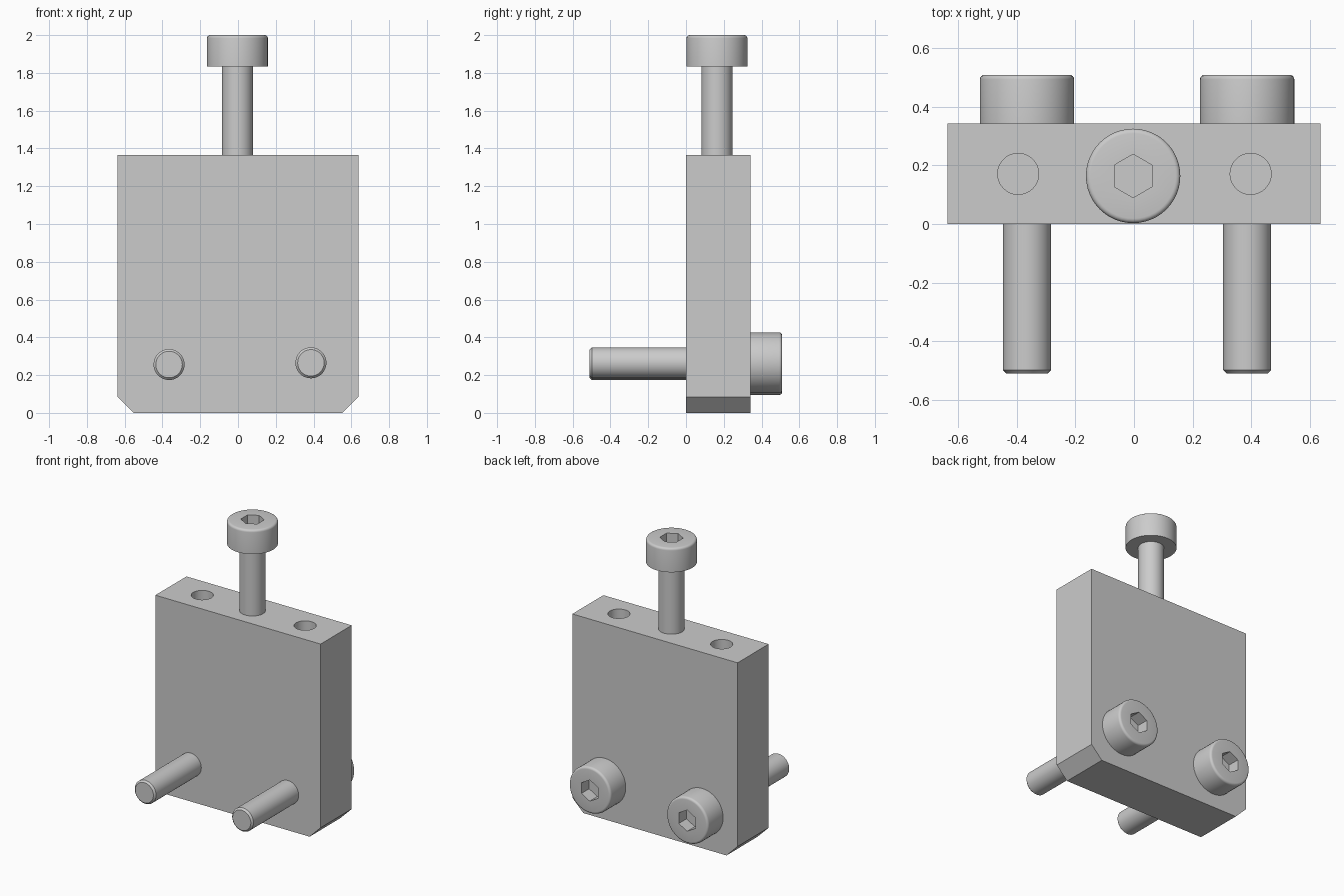
import bpy, bmesh
from math import pi, cos, sin, radians
from mathutils import Matrix

if "Cube" in bpy.data.objects:
    bpy.data.objects.remove(bpy.data.objects["Cube"], do_unlink=True)

SEGMENTS = 48

steel = bpy.data.materials.new("light grey steel")
steel.use_nodes = True
GREY = (0.6, 0.6, 0.6, 1)
steel.diffuse_color = GREY
steel.node_tree.nodes["Principled BSDF"].inputs["Base Color"].default_value = GREY


def add_object(name, bm, matrix=Matrix()):
    bmesh.ops.recalc_face_normals(bm, faces=bm.faces)
    mesh = bpy.data.meshes.new(name)
    bm.to_mesh(mesh)
    bm.free()
    mesh.materials.append(steel)
    obj = bpy.data.objects.new(name, mesh)
    bpy.context.collection.objects.link(obj)
    obj.matrix_world = matrix
    return obj


def smooth(obj):
    bpy.ops.object.select_all(action='DESELECT')
    obj.select_set(True)
    bpy.context.view_layer.objects.active = obj
    bpy.ops.object.shade_smooth_by_angle(angle=radians(30))


def loft(rings):
    """Closed solid through (radius, height, is_hexagon) rings along z."""
    bm = bmesh.new()
    loops = []
    for radius, height, is_hexagon in rings:
        loop = []
        for i in range(SEGMENTS):
            a = 2 * pi * i / SEGMENTS
            r = radius
            if is_hexagon:
                r *= cos(pi / 6) / cos(a % (pi / 3) - pi / 6)
            loop.append(bm.verts.new((r * sin(a), r * cos(a), height)))
        loops.append(loop)
    for low, high in zip(loops, loops[1:]):
        for i in range(SEGMENTS):
            j = (i + 1) % SEGMENTS
            bm.faces.new((low[i], low[j], high[j], high[i]))
    bm.faces.new(loops[0])
    bm.faces.new(loops[-1])
    return bm


def socket_screw(name, length, matrix):
    """Cap screw along z, underside of the head at z = 0."""
    shaft, head, top, socket, edge = 0.082, 0.161, 0.167, 0.074, 0.016
    rings = [(shaft - 0.012, -length, False), (shaft, 0.012 - length, False),
             (shaft, 0, False), (head, 0, False)]
    # rounded rim of the head
    for k in range(5):
        a = k * pi / 8
        rings.append((head - edge + edge * cos(a), top - edge + edge * sin(a), False))
    # hexagonal socket
    rings += [(socket, top, True), (socket, top - 0.085, True)]
    smooth(add_object(name, loft(rings), matrix))


# plate with two chamfered bottom corners
W, D, H, C = 0.637, 0.342, 1.365, 0.085
outline = [(-W + C, 0), (W - C, 0), (W, C), (W, H), (-W, H), (-W, C)]
bm = bmesh.new()
face = bm.faces.new([bm.verts.new((x, 0, z)) for x, z in outline])
extruded = bmesh.ops.extrude_face_region(bm, geom=[face])["geom"]
bmesh.ops.translate(bm, vec=(0, D, 0),
                    verts=[v for v in extruded if isinstance(v, bmesh.types.BMVert)])
plate = add_object("plate", bm)

# blind holes drilled into the top edge
for x in (-0.395, 0.398):
    drill = add_object("hole_cutter", loft([(0.07, -0.4, False), (0.07, 0.1, False)]),
                       Matrix.Translation((x, D / 2, H)))
    drill.hide_render = True
    cut = plate.modifiers.new("hole", 'BOOLEAN')
    cut.operation, cut.solver, cut.object = 'DIFFERENCE', 'EXACT', drill
    bpy.ops.object.select_all(action='DESELECT')
    plate.select_set(True)
    bpy.context.view_layer.objects.active = plate
    bpy.ops.object.modifier_apply(modifier=cut.name)
    bpy.data.objects.remove(drill, do_unlink=True)
smooth(plate)

# clamping screws through the plate, heads at the back
to_back = Matrix.Rotation(-pi / 2, 4, 'X')
for name, x, z in (("right_screw", -0.365, 0.256), ("left_screw", 0.386, 0.265)):
    socket_screw(name, D + 0.51, Matrix.Translation((x, D, z)) @ to_back)

# upright adjusting screw
socket_screw("top_screw", 0.8, Matrix.Translation((-0.003, 0.164, 1.833)))
